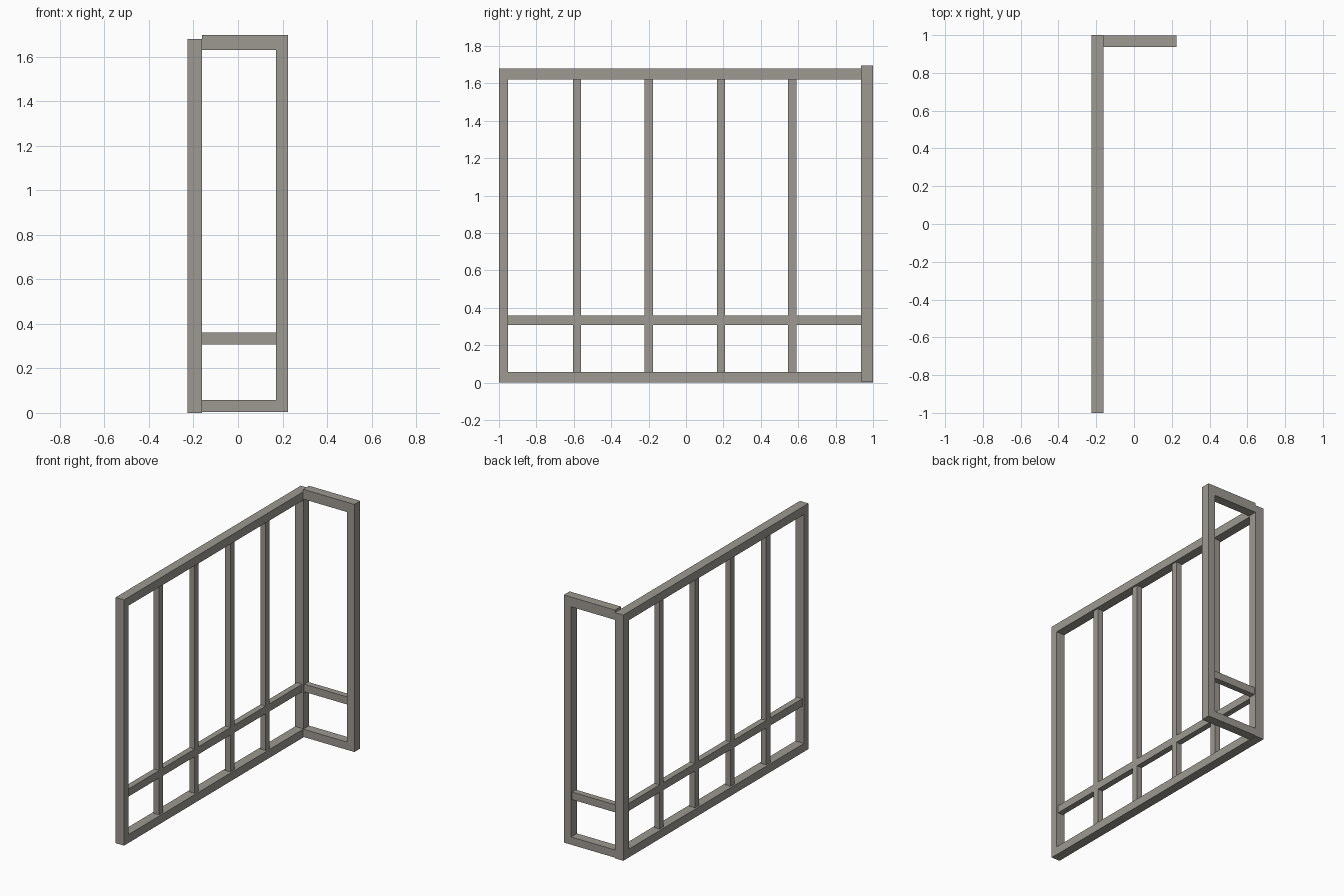
import bpy

if "Cube" in bpy.data.objects:
    bpy.data.objects.remove(bpy.data.objects["Cube"])

mat = bpy.data.materials.new("warm_grey_metal")
mat.diffuse_color = (0.34, 0.32, 0.285, 1)
mat.use_nodes = True
mat.node_tree.nodes["Principled BSDF"].inputs["Base Color"].default_value = mat.diffuse_color


def bar(name, x0, x1, y0, y1, z0, z1):
    """Box between two corners."""
    bpy.ops.mesh.primitive_cube_add(size=1)
    ob = bpy.context.object
    ob.name = name
    for v in ob.data.vertices:
        v.co = ((x0 + x1) / 2 + v.co.x * (x1 - x0),
                (y0 + y1) / 2 + v.co.y * (y1 - y0),
                (z0 + z1) / 2 + v.co.z * (z1 - z0))
    ob.data.materials.append(mat)
    return ob


# Long panel: outer frame
XA, XB = -0.226, -0.162
H = 1.68
bar("long_front_post", XA, XB, -1, -0.952, 0, H)
bar("long_corner_post", XA, XB, 0.94, 1, 0, H)
bar("long_top_rail", XA, XB, -0.952, 0.94, 1.622, H)
bar("long_bottom_rail", XA, XB, -0.952, 0.94, 0, 0.057)

# Long panel: thinner uprights with mid rail pieces between them
MA, MB = -0.214, -0.173
centres = [-0.583, -0.199, 0.187, 0.568]
half = 0.022
for i, y in enumerate(centres):
    bar(f"long_upright_{i + 1}", MA, MB, y - half, y + half, 0.057, 1.622)
stops = [-0.952] + [e for y in centres for e in (y - half, y + half)] + [0.94]
for i in range(0, len(stops), 2):
    bar(f"long_mid_rail_{i // 2 + 1}", MA, MB, stops[i], stops[i + 1], 0.308, 0.36)

# Short return panel at the back
YA, YB = 0.936, 0.999
Z0, Z1 = 0.004, 1.697
bar("short_outer_post", 0.17, 0.225, YA, YB, Z0, Z1)
bar("short_top_rail", XB, 0.17, YA, YB, 1.63, Z1)
bar("short_bottom_rail", XB, 0.17, YA, YB, Z0, 0.057)
bar("short_mid_rail", XB, 0.17, 0.947, 0.988, 0.308, 0.36)
